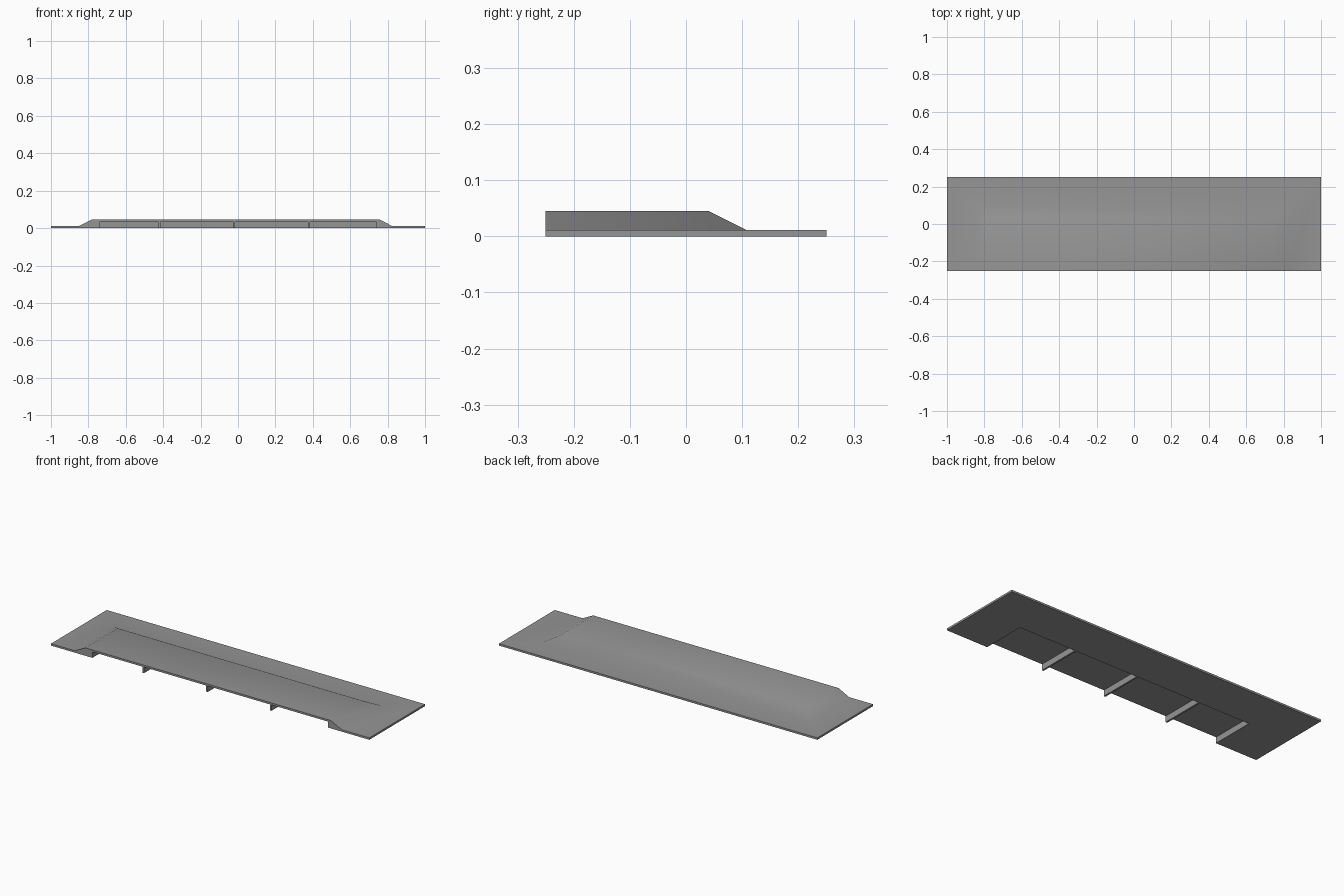
import bpy
import bmesh

if "Cube" in bpy.data.objects:
    bpy.data.objects.remove(bpy.data.objects["Cube"])

grey = bpy.data.materials.new("plain grey")
grey.diffuse_color = (0.30, 0.30, 0.30, 1)
grey.use_nodes = True
grey.node_tree.nodes["Principled BSDF"].inputs["Base Color"].default_value = grey.diffuse_color


def make_object(name, bm):
    bmesh.ops.recalc_face_normals(bm, faces=bm.faces[:])
    mesh = bpy.data.meshes.new(name)
    bm.to_mesh(mesh)
    bm.free()
    mesh.materials.append(grey)
    obj = bpy.data.objects.new(name, mesh)
    bpy.context.collection.objects.link(obj)
    return obj


FRONT, BACK = -0.25, 0.25
PLATE, TOP, ROOF = 0.011, 0.045, 0.034   # plate top, deck top, recess ceiling
WALL, RECESS_BACK = 0.74, 0.003          # recess half width and rear wall

# Plate with a raised deck, bevelled on three sides and hollow below
bm = bmesh.new()


def ring(left, right, back, z):
    """Four corners: front left, back left, back right, front right."""
    return [bm.verts.new((x, y, z)) for x, y in
            ((left, FRONT), (left, back), (right, back), (right, FRONT))]


bottom = ring(-1, 1, BACK, 0)
edge = ring(-1, 1, BACK, PLATE)
foot = ring(-0.85, 0.825, 0.108, PLATE)
deck = ring(-0.783, 0.758, 0.04, TOP)
mouth = ring(-WALL, WALL, RECESS_BACK, 0)
ceiling = ring(-WALL, WALL, RECESS_BACK, ROOF)

# rim, plate top, slopes and recess walls
for low, high in ((bottom, edge), (edge, foot), (foot, deck), (mouth, ceiling)):
    for i in range(3):
        bm.faces.new((low[i], low[i + 1], high[i + 1], high[i]))
bm.faces.new(deck)
bm.faces.new(ceiling)
bm.faces.new(bottom + mouth[::-1])       # underside around the recess
bm.faces.new([bottom[0], mouth[0], ceiling[0], ceiling[3], mouth[3], bottom[3],
              edge[3], foot[3], deck[3], deck[0], foot[0], edge[0]])  # front
body = make_object("ramp_deck", bm)
bpy.context.view_layer.objects.active = body
body.select_set(True)
bpy.ops.object.shade_smooth_by_angle(angle=0.5236)

# Support ribs inside the recess
for n, x in enumerate((-0.42, -0.02, 0.38)):
    bm = bmesh.new()
    bmesh.ops.create_cube(bm, size=1)
    for v in bm.verts:
        v.co.x = x + v.co.x * 0.01
        v.co.y = FRONT if v.co.y < 0 else RECESS_BACK
        v.co.z = 0 if v.co.z < 0 else ROOF
    make_object(f"support_rib_{n + 1}", bm)
